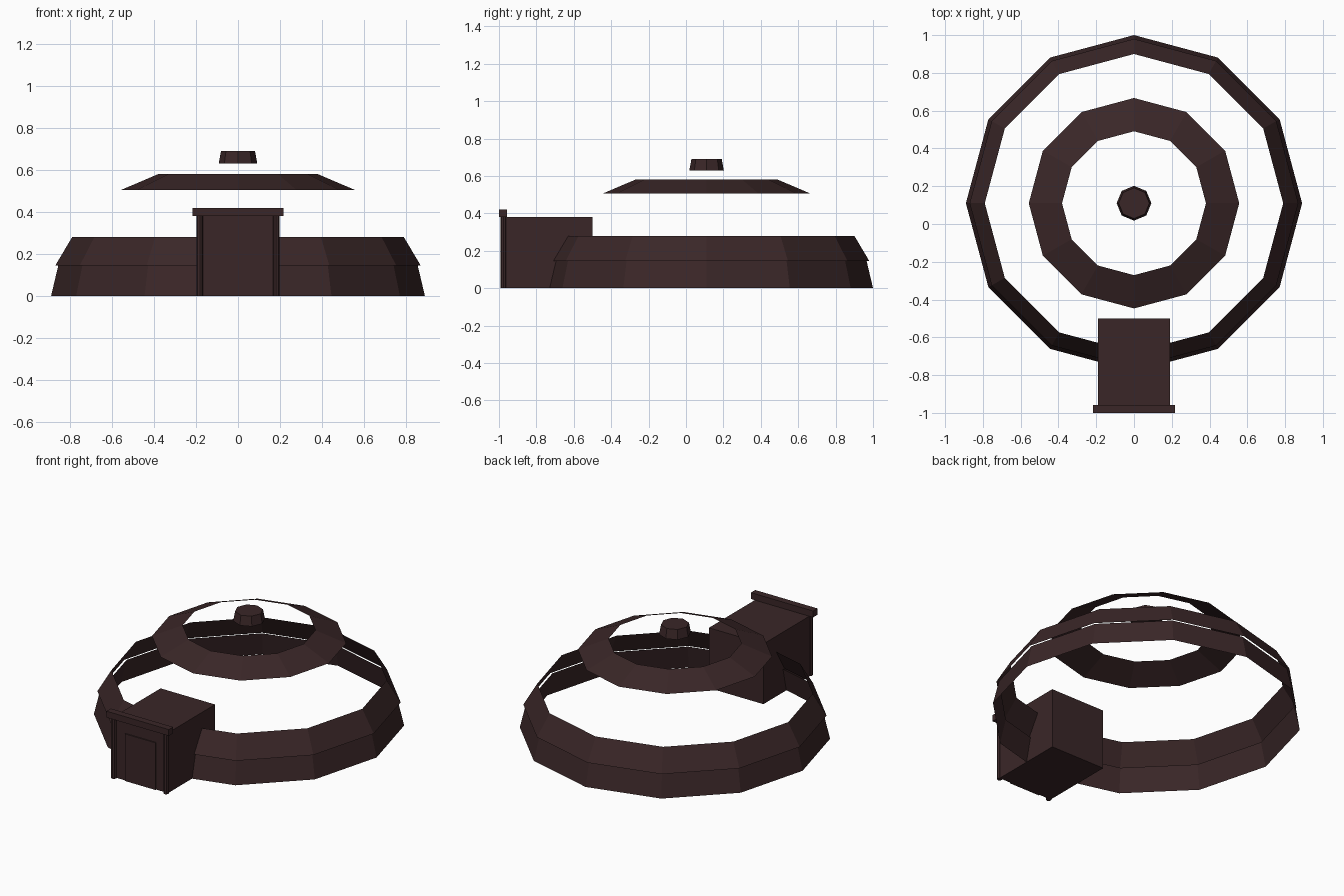
import bpy, bmesh, math

if "Cube" in bpy.data.objects:
    bpy.data.objects.remove(bpy.data.objects["Cube"])

# Single dark brown finish
brown = bpy.data.materials.new("dark_brown")
brown.use_nodes = True
colour = (0.042, 0.0195, 0.0205, 1)
brown.diffuse_color = colour
brown.node_tree.nodes["Principled BSDF"].inputs["Base Color"].default_value = colour

DOME_Y = 0.11


def finish(name, bm):
    bmesh.ops.recalc_face_normals(bm, faces=bm.faces)
    mesh = bpy.data.meshes.new(name)
    bm.to_mesh(mesh)
    bm.free()
    mesh.materials.append(brown)
    obj = bpy.data.objects.new(name, mesh)
    bpy.context.scene.collection.objects.link(obj)
    return obj


def frustum(name, r0, z0, r1, z1, sides, x=0, y=DOME_Y, capped=False):
    """Faceted band between two radii, optionally closed at both ends."""
    bm = bmesh.new()
    loops = []
    for r, z in ((r0, z0), (r1, z1)):
        angles = [2 * math.pi * i / sides for i in range(sides)]
        loops.append([bm.verts.new((x + r * math.cos(a), y + r * math.sin(a), z)) for a in angles])
    low, high = loops
    for i in range(sides):
        j = (i + 1) % sides
        bm.faces.new((low[i], low[j], high[j], high[i]))
    if capped:
        bm.faces.new(low[::-1])
        bm.faces.new(high)
    return finish(name, bm)


def box(name, half_x, y0, y1, z0, z1):
    bm = bmesh.new()
    bmesh.ops.create_cube(bm, size=1)
    for v in bm.verts:
        v.co.x *= 2 * half_x
        v.co.y = y0 if v.co.y < 0 else y1
        v.co.z = z0 if v.co.z < 0 else z1
    return finish(name, bm)


# Open dome bands
frustum("lower_wall_band", 0.89, 0, 0.855, 0.148, 12)
frustum("upper_wall_band", 0.87, 0.145, 0.79, 0.28, 12)
frustum("roof_band", 0.557, 0.505, 0.381, 0.58, 12)
frustum("roof_cap", 0.092, 0.63, 0.081, 0.69, 8, capped=True)

# Entrance block with lintel, door and columns
box("entrance_block", 0.19, -0.968, -0.5, 0, 0.38)
box("entrance_lintel", 0.217, -1.0, -0.957, 0.38, 0.42)
box("door_panel", 0.107, -0.975, -0.967, 0, 0.297)
for side, x in (("left", 0.182), ("right", -0.182)):
    frustum(side + "_column", 0.016, 0, 0.016, 0.38, 8, x=x, y=-0.976, capped=True)
